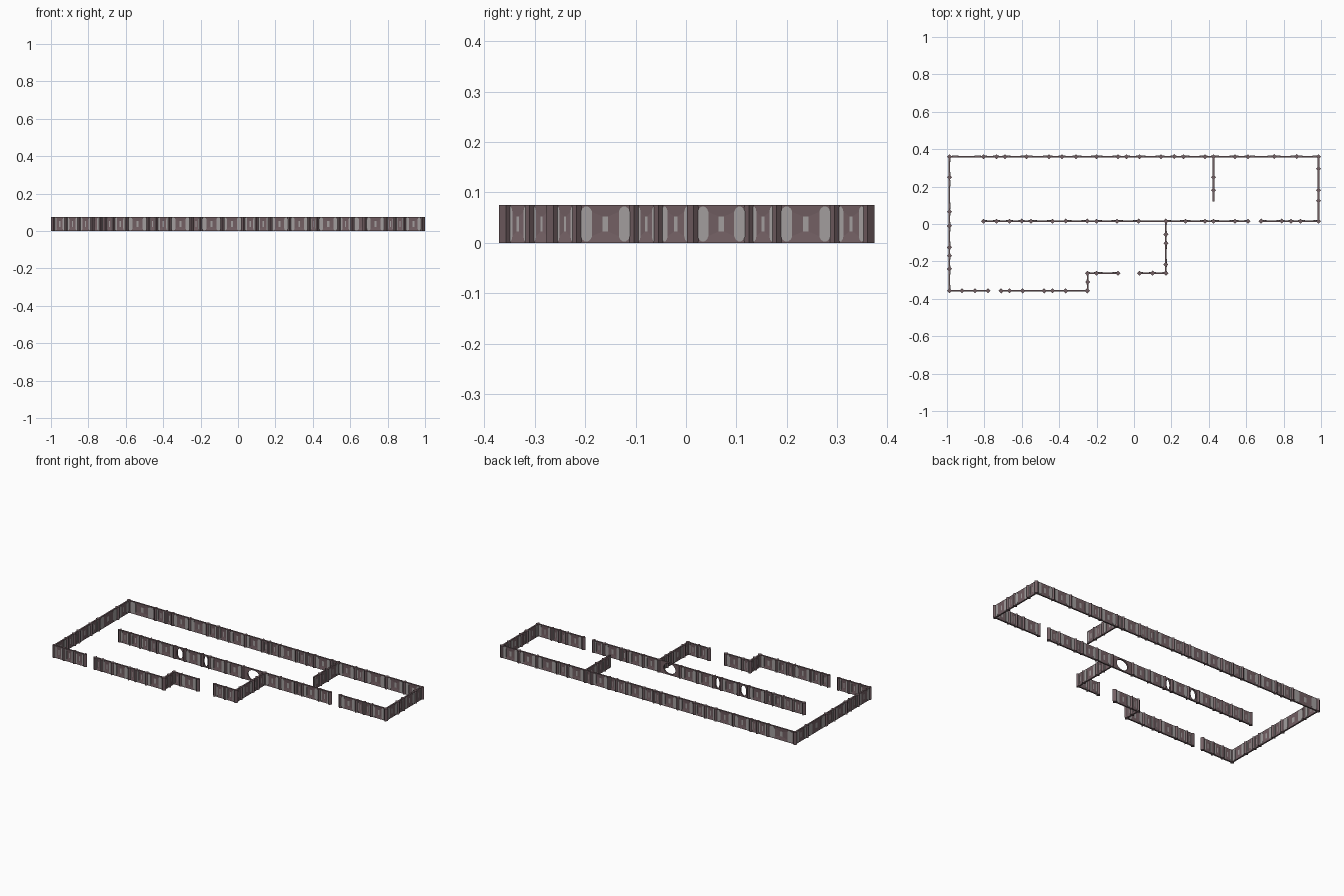
import bpy, bmesh, math
from mathutils import Vector

if "Cube" in bpy.data.objects:
    bpy.data.objects.remove(bpy.data.objects["Cube"])

H = 0.075      # wall height
T = 0.0045     # half thickness of a panel
POST = 0.0135  # post radius


def material(name, col):
    m = bpy.data.materials.new(name)
    m.diffuse_color = (*col, 1)
    m.use_nodes = True
    m.node_tree.nodes["Principled BSDF"].inputs["Base Color"].default_value = m.diffuse_color
    return m


MATS = [material("mauve_panel", (0.17, 0.115, 0.125)),
        material("grey_plate", (0.36, 0.34, 0.34))]


class Wall:
    """A run of stretched panels between posts, along x or along y."""

    def __init__(self, name, axis, fixed, stops, holes=(), end_post=True):
        self.bm, self.axis, self.fixed = bmesh.new(), axis, fixed
        for i, (a, b) in enumerate(zip(stops, stops[1:])):
            if i in holes:
                self.holed_panel(a, b)
            else:
                self.hip_panel(a, b)
        for s in (stops if end_post else stops[:-1]):
            self.post(s)
        bmesh.ops.recalc_face_normals(self.bm, faces=self.bm.faces)
        me = bpy.data.meshes.new(name)
        self.bm.to_mesh(me)
        self.bm.free()
        for m in MATS:
            me.materials.append(m)
        bpy.context.collection.objects.link(bpy.data.objects.new(name, me))

    def vert(self, u, v, z):
        p = (u, self.fixed + v, z) if self.axis == 'x' else (self.fixed + v, u, z)
        return self.bm.verts.new(Vector(p))

    def bridge(self, A, B, mat=0):
        n = len(A)
        for i in range(n):
            j = (i + 1) % n
            self.bm.faces.new((A[i], A[j], B[j], B[i])).material_index = mat

    def post(self, s):
        # diamond post
        rings = [[self.vert(s + POST * math.cos(k * math.pi / 2),
                            POST * math.sin(k * math.pi / 2), z) for k in range(4)]
                 for z in (0, H)]
        self.bridge(*rings)
        for r in rings:
            self.bm.faces.new(r)

    def hip_panel(self, a, b):
        # both faces slope from the rim to a narrow sunken upright strip
        c, w = (a + b) / 2, (b - a)
        rims = []
        for side in (-1, 1):
            rim = [self.vert(u, side * T, z) for u, z in ((a, 0), (b, 0), (b, H), (a, H))]
            e = 0.05 * w
            mid = [self.vert(u, side * T * 0.45, z) for u, z in
                   ((c - e, H * .3), (c + e, H * .3), (c + e, H * .7), (c - e, H * .7))]
            self.bridge(rim, mid)
            self.bm.faces.new(mid).material_index = 1
            rims.append(rim)
            for f in (0.17, 0.83):
                self.plate(a + f * w, 0.10 * w, side)
        self.bridge(*rims)

    def plate(self, u, hw, side):
        # grey plate with rounded ends
        pts = []
        for k in range(12):
            t = (k + 0.5) * math.tau / 12
            dz = 0.021 if math.sin(t) > 0 else -0.021
            pts.append((u + hw * math.cos(t), H / 2 + dz + 0.014 * math.sin(t)))
        back = [self.vert(p, side * T * 0.5, z) for p, z in pts]
        face = [self.vert(p, side * T * 1.15, z) for p, z in pts]
        self.bridge(back, face, 1)
        self.bm.faces.new(face).material_index = 1

    def holed_panel(self, a, b):
        # panel with an oval opening
        c, hw, n = (a + b) / 2, (b - a) / 2, 24
        loops = []
        for v in (-T, T):
            outer, inner = [], []
            for k in range(n):
                x, z = math.cos(k * math.tau / n), math.sin(k * math.tau / n)
                m = max(abs(x), abs(z))
                outer.append(self.vert(c + hw * x / m, v, H / 2 * (1 + z / m)))
                inner.append(self.vert(c + hw * .55 * x, v, H / 2 * (1 + .84 * z)))
            self.bridge(outer, inner)
            loops.append((outer, inner))
        self.bridge(loops[0][0], loops[1][0])
        self.bridge(loops[0][1], loops[1][1])


L, R, B, F = -0.987, 0.986, 0.36, -0.357   # outer wall lines

# outer walls
Wall("back_wall", 'x', B, [L, -.805, -.735, -.69, -.575, -.455, -.385, -.31, -.2, -.085, -.04,
                           .03, .145, .215, .265, .38, .425, .54, .61, .75, .87, R])
Wall("left_wall", 'y', L, [F, -.24, -.17, -.125, -.01, .065, .25, B])
Wall("right_wall", 'y', R, [.015, .125, .18, .295, B])
Wall("front_wall_left", 'x', F, [L, -.92, -.85, -.78])
Wall("front_wall_right", 'x', F, [-.71, -.665, -.595, -.48, -.435, -.365, -.25])

# stepped front bay
Wall("bay_step_wall", 'y', -.248, [F, -.31, -.263])
Wall("bay_front_left", 'x', -.263, [-.248, -.2, -.085])
Wall("bay_front_right", 'x', -.263, [.03, .1, .17])
Wall("bay_side_wall", 'y', .17, [-.263, -.217, -.103, -.055, .015])

# inner walls, the long one with three openings
Wall("corridor_wall", 'x', .015, [-.805, -.735, -.665, -.6, -.55, -.435, -.365, -.25, -.2, -.09,
                                  .025, .17, .275, .38, .425, .54, .61], holes=(5, 7, 10))
Wall("corridor_wall_right", 'x', .015, [.68, .79, .84, .89, R])
Wall("partition_wall", 'y', .425, [B, .25, .18, .12], end_post=False)
